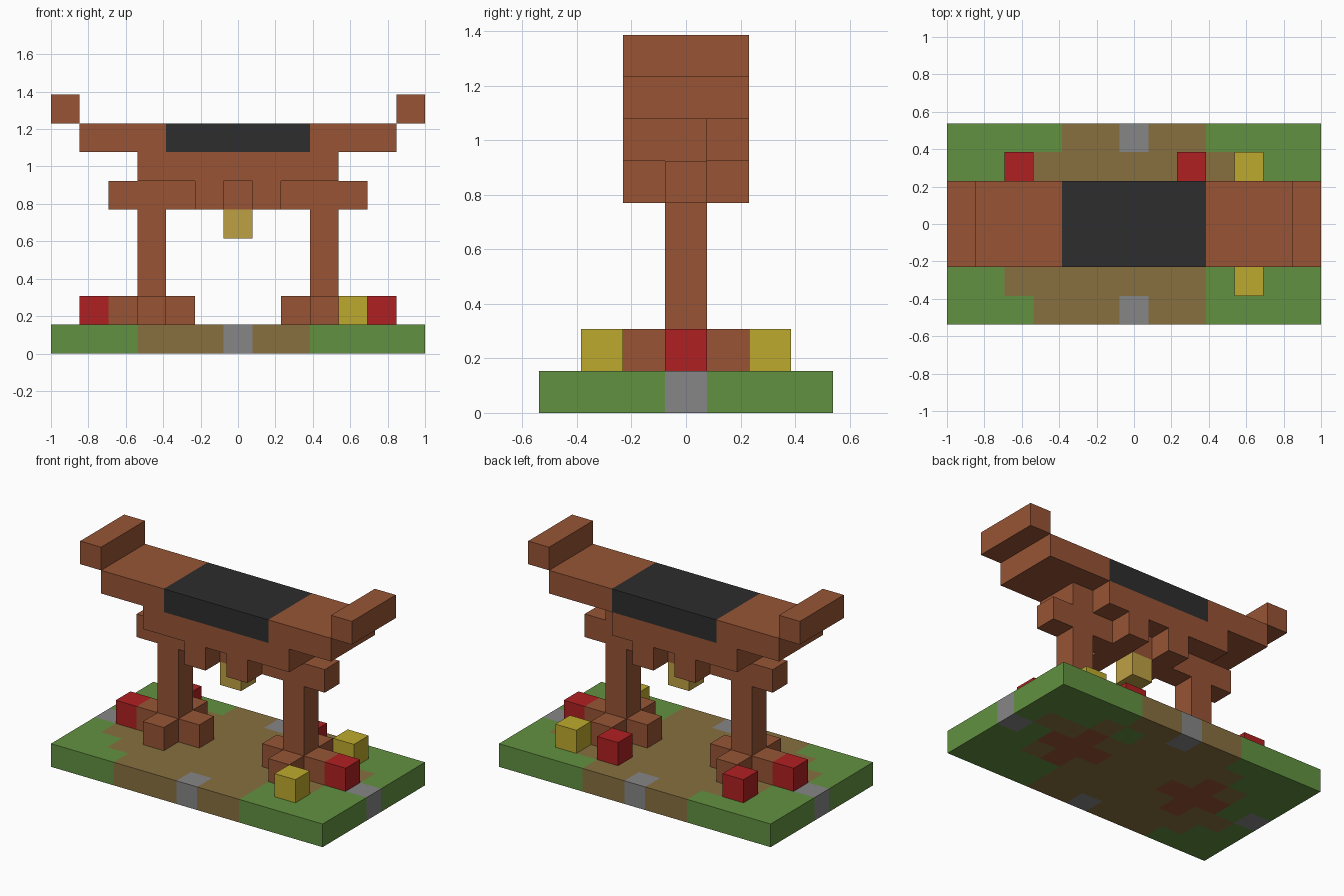
import bpy
import bmesh
from mathutils import Vector

if "Cube" in bpy.data.objects:
    bpy.data.objects.remove(bpy.data.objects["Cube"], do_unlink=True)

UNIT = 2 / 13  # edge of one block


def linear(c):
    c /= 255
    return c / 12.92 if c <= 0.04045 else ((c + 0.055) / 1.055) ** 2.4


def material(name, *rgb):
    mat = bpy.data.materials.new(name)
    color = [linear(c) for c in rgb] + [1]
    mat.use_nodes = True
    mat.diffuse_color = color
    node = next(n for n in mat.node_tree.nodes if n.type == "BSDF_PRINCIPLED")
    node.inputs["Base Color"].default_value = color
    node.inputs["Roughness"].default_value = 0.9
    return mat


WOOD = material("brown wood", 151, 84, 53)
BLACK = material("charcoal", 45, 45, 45)
GRASS = material("grass green", 98, 145, 65)
DIRT = material("dirt", 135, 112, 64)
STONE = material("stone grey", 134, 134, 134)
RED = material("flower red", 176, 32, 34)
YELLOW = material("flower yellow", 190, 170, 46)
BRASS = material("brass", 190, 161, 68)


def box(x, y, z, mat):
    """Cells of an inclusive block range, all of one material."""
    return {(i, j, k): mat
            for i in range(x[0], x[1] + 1)
            for j in range(y[0], y[1] + 1)
            for k in range(z[0], z[1] + 1)}


def at(x, y, z, mat):
    return box((x, x), (y, y), (z, z), mat)


def cross(x, z):
    return box((x - 1, x + 1), (0, 0), (z, z), WOOD) | box((x, x), (-1, 1), (z, z), WOOD)


def build(name, cells):
    """Make one object from blocks, keeping only the outer faces."""
    bm = bmesh.new()
    mats = list(dict.fromkeys(cells.values()))
    for cell, mat in cells.items():
        centre = Vector(cell) + Vector((0, 0, 0.5))
        for axis in range(3):
            for sign in (-1, 1):
                n = Vector((0, 0, 0))
                n[axis] = sign
                if tuple(int(c + d) for c, d in zip(cell, n)) in cells:
                    continue
                a = Vector((0, 0, 0))
                a[(axis + 1) % 3] = 0.5
                b = n.cross(a)
                mid = centre + n / 2
                corners = (mid - a - b, mid + a - b, mid + a + b, mid - a + b)
                face = bm.faces.new([bm.verts.new(p * UNIT) for p in corners])
                face.material_index = mats.index(mat)
    bmesh.ops.remove_doubles(bm, verts=bm.verts, dist=0.001)
    mesh = bpy.data.meshes.new(name)
    bm.to_mesh(mesh)
    bm.free()
    for mat in mats:
        mesh.materials.append(mat)
    obj = bpy.data.objects.new(name, mesh)
    bpy.context.collection.objects.link(obj)
    return obj


# Grass slab with a worn dirt patch, edge stones and buried roots
ground = box((-6, 6), (-3, 3), (0, 0), GRASS)
dirt_rows = {-3: (-3, 2), -2: (-4, 2), -1: (-5, 4), 0: (-4, 4),
             1: (-4, 5), 2: (-3, 3), 3: (-2, 2)}
for row, span in dirt_rows.items():
    ground |= box(span, (row, row), (0, 0), DIRT)
ground |= at(2, 2, 0, GRASS)
for x, y in ((0, -3), (0, 3), (-6, 0), (6, 0)):
    ground |= at(x, y, 0, STONE)
for x in (-3, 3):
    ground |= cross(x, 0)
build("ground", ground)

# Two posts with cross-shaped feet and bracket heads
for side, x in (("right", -3), ("left", 3)):
    build(side + "_post", cross(x, 1) | box((x, x), (0, 0), (2, 4), WOOD)
          | box((x - 1, x + 1), (0, 0), (5, 5), WOOD))

# Lower beam with small hanging brackets; one back corner block is missing
beam = box((-3, 3), (-1, 0), (6, 6), WOOD) | box((-3, 2), (1, 1), (6, 6), WOOD)
beam |= box((-1, 1), (0, 0), (5, 5), WOOD)
for x in (-1, 1):
    beam |= box((x, x), (-1, 1), (5, 5), WOOD)
build("lower_beam", beam)

# Roof with a dark centre and raised ends
build("roof", box((-5, 5), (-1, 1), (7, 7), WOOD) | box((-2, 2), (-1, 1), (7, 7), BLACK))
for side, x in (("right", -6), ("left", 6)):
    build(side + "_roof_tip", box((x, x), (-1, 1), (8, 8), WOOD))

# Hanging bell
build("bell", at(0, 0, 4, BRASS))

# Flowers
for x, y in ((-5, 0), (5, 0), (-4, 2), (2, 2)):
    build("red_flower", at(x, y, 1, RED))
for y in (-2, 2):
    build("yellow_flower", at(4, y, 1, YELLOW))
